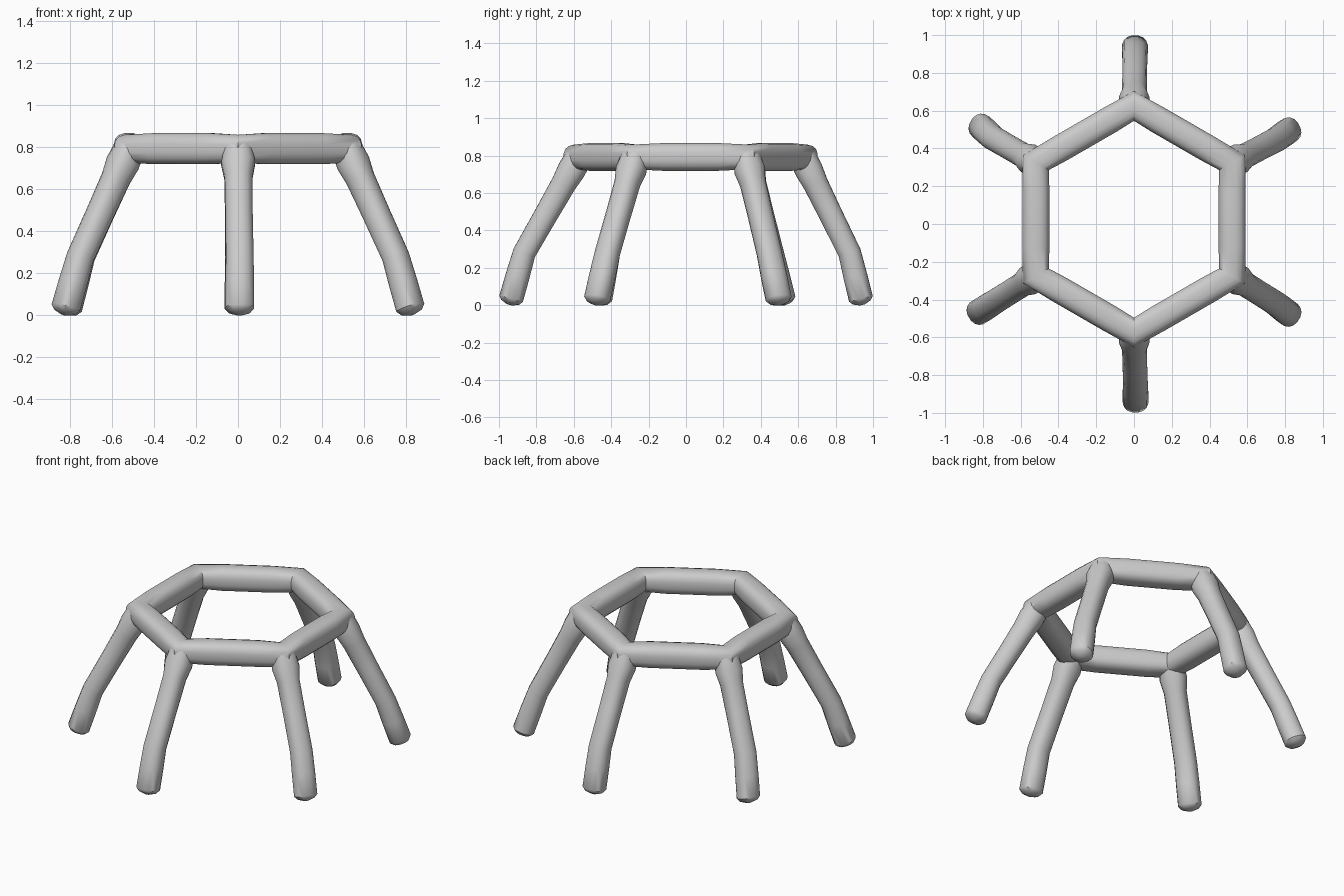
import bpy, bmesh
from math import sin, cos, pi, radians, copysign
from mathutils import Vector

if "Cube" in bpy.data.objects:
    bpy.data.objects.remove(bpy.data.objects["Cube"])

grey = bpy.data.materials.new("light_grey")
grey.use_nodes = True
grey.diffuse_color = (0.6, 0.6, 0.6, 1)
grey.node_tree.nodes["Principled BSDF"].inputs["Base Color"].default_value = (0.6, 0.6, 0.6, 1)

CENTRE = Vector((0, 0.025, 0.793))
RADIUS = 0.6
SIDES = 16


def section(centre, u, v, a, b, power):
    """Rounded cross-section spanned by the axes u and v."""
    points = []
    for i in range(SIDES):
        t = 2 * pi * (i + 0.5) / SIDES
        c, s = cos(t), sin(t)
        points.append(centre + u * a * copysign(abs(c) ** power, c)
                      + v * b * copysign(abs(s) ** power, s))
    return points


def loft(name, loops, closed):
    """Skin a list of cross-sections into one smooth object."""
    bm = bmesh.new()
    rings = [[bm.verts.new(p) for p in loop] for loop in loops]
    pairs = list(zip(rings, rings[1:]))
    if closed:
        pairs.append((rings[-1], rings[0]))
    else:
        bm.faces.new(rings[0])
        bm.faces.new(rings[-1])
    for a, b in pairs:
        for i in range(SIDES):
            j = (i + 1) % SIDES
            bm.faces.new((a[i], a[j], b[j], b[i]))
    bmesh.ops.recalc_face_normals(bm, faces=bm.faces)
    mesh = bpy.data.meshes.new(name)
    bm.to_mesh(mesh)
    bm.free()
    mesh.materials.append(grey)
    obj = bpy.data.objects.new(name, mesh)
    bpy.context.collection.objects.link(obj)
    bpy.ops.object.select_all(action="DESELECT")
    obj.select_set(True)
    bpy.context.view_layer.objects.active = obj
    bpy.ops.object.shade_smooth_by_angle(angle=radians(40))
    return obj


# Hexagonal top ring, mitred at the corners and slightly fuller between them
up = Vector((0, 0, 1))
corners = [CENTRE + RADIUS * Vector((cos(radians(a)), sin(radians(a)), 0))
           for a in range(-90, 270, 60)]
loops = []
for i, corner in enumerate(corners):
    following = corners[(i + 1) % 6]
    outward = (corner - CENTRE).normalized()
    loops.append(section(corner, outward, up, 0.08, 0.067, 0.75))
    normal = ((corner + following) / 2 - CENTRE).normalized()
    for f in (0.25, 0.5, 0.75):
        loops.append(section(corner.lerp(following, f), normal, up, 0.073, 0.075, 0.75))
loft("top_ring", loops, True)

# Six splayed legs: name, knee and foot, in the order of the ring corners
legs = [
    ("front_leg", (0.008, -0.865), (0.008, -0.935)),
    ("front_left_leg", (0.75, -0.42), (0.82, -0.475)),
    ("back_left_leg", (0.75, 0.445), (0.82, 0.495)),
    ("back_leg", (0.005, 0.875), (0.005, 0.935)),
    ("back_right_leg", (-0.745, 0.455), (-0.81, 0.515)),
    ("front_right_leg", (-0.75, -0.42), (-0.82, -0.465)),
]
for corner, (name, knee_xy, foot_xy) in zip(corners, legs):
    knee = Vector((*knee_xy, 0.28))
    foot = Vector((*foot_xy, 0.035))
    top = corner - up * 0.005
    thigh, shin = (knee - top).normalized(), (foot - knee).normalized()
    bend = (thigh + shin).normalized()
    side = thigh.cross(up).normalized()
    stations = [
        (top, thigh, 0.07, 0.074),
        (top.lerp(knee, 0.13), thigh, 0.082, 0.076),
        (top.lerp(knee, 0.27), thigh, 0.067, 0.068),
        (top.lerp(knee, 0.6), thigh, 0.066, 0.064),
        (knee, bend, 0.067, 0.062),
        (knee.lerp(foot, 0.5), shin, 0.069, 0.065),
        (foot, shin, 0.069, 0.066),
        (foot + shin * 0.02, shin, 0.052, 0.05),
        (foot + shin * 0.034, shin, 0.014, 0.014),
    ]
    loft(name, [section(c, side, side.cross(d).normalized(), a, b, 0.88)
                for c, d, a, b in stations], False)
